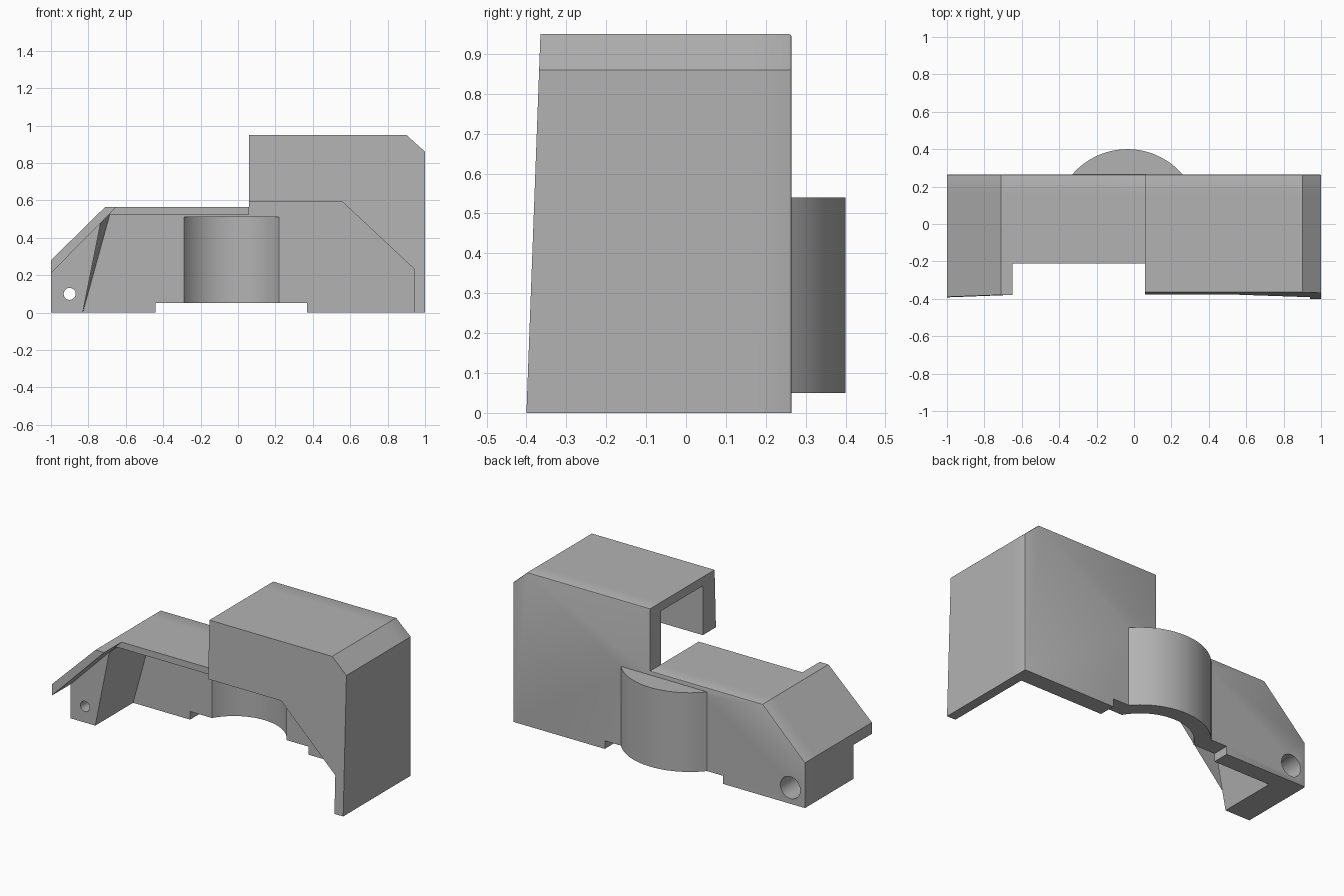
import bpy
import bmesh
import math

cube = bpy.data.objects.get("Cube")
if cube:
    bpy.data.objects.remove(cube, do_unlink=True)

grey = bpy.data.materials.new("plain grey")
grey.use_nodes = True
grey.diffuse_color = (0.45, 0.45, 0.45, 1)
grey.node_tree.nodes["Principled BSDF"].inputs["Base Color"].default_value = grey.diffuse_color

BACK, WALL, LEDGE, INNER = 0.265, 0.16, -0.21, -0.25


def drafted(z):
    """Front plane leans back slightly with height."""
    return -0.40 + 0.037 * z


def loft(name, first, second, round_edge=None):
    """Solid between two matching outlines of 3D points."""
    bm = bmesh.new()
    a = [bm.verts.new(p) for p in first]
    b = [bm.verts.new(p) for p in second]
    bm.faces.new(a)
    bm.faces.new(b[::-1])
    for i in range(len(a)):
        j = (i + 1) % len(a)
        bm.faces.new((a[j], a[i], b[i], b[j]))
    bmesh.ops.recalc_face_normals(bm, faces=bm.faces[:])
    if round_edge:
        edges = [e for e in bm.edges if round_edge(*e.verts)]
        bmesh.ops.bevel(bm, geom=edges, offset=0.008, segments=2,
                        profile=0.5, affect='EDGES')
    mesh = bpy.data.meshes.new(name)
    bm.to_mesh(mesh)
    bm.free()
    mesh.materials.append(grey)
    obj = bpy.data.objects.new(name, mesh)
    bpy.context.collection.objects.link(obj)
    return obj


def slab(name, outline, front, back, back_outline=None, round_edge=None):
    """Extrude an x-z outline along y; front may be a number or a function of z."""
    y = front if callable(front) else lambda z: front
    return loft(name, [(x, y(z), z) for x, z in outline],
                [(x, back, z) for x, z in back_outline or outline], round_edge)


def outer_back_edge(u, v):
    p, q = u.co, v.co
    at_back = min(p.y, q.y) > BACK - 0.001
    return at_back and (max(p.z, q.z) > 0.52 or min(abs(p.x), abs(q.x)) > 0.99)


# Back wall, with the foot notch and the barrel opening
low_roof = [(-1, 0.28), (-0.71, 0.565), (0.06, 0.565)]
hood_top = [(0.06, 0.95), (0.9, 0.95), (1, 0.86), (1, 0)]
barrel_gap = [(0.22, 0.05), (0.22, 0.51), (-0.29, 0.51), (-0.29, 0.05)]
back_wall = slab("back_wall", [(-1, 0)] + low_roof + hood_top
                 + [(0.37, 0), (0.37, 0.05)] + barrel_gap
                 + [(-0.44, 0.05), (-0.44, 0)], WALL, BACK,
                 round_edge=outer_back_edge)

# Tall hood: top, chamfer and side, then the cut-away front wall
slab("hood_shell", hood_top + [(0.94, 0), (0.94, 0.835), (0.875, 0.895), (0.06, 0.895)],
     INNER, WALL)
slab("hood_front", hood_top + [(0.94, 0), (0.94, 0.235), (0.56, 0.59), (0.06, 0.59)],
     drafted, INNER)

# Low roof and its overhanging lip
slab("low_roof", low_roof + [(0.06, 0.525), (-0.685, 0.525), (-1, 0.21)], LEDGE, WALL)
slab("roof_lip", low_roof[:2] + [(-0.65, 0.565), (-1, 0.21)], drafted, LEDGE)

# Mounting block under the slope
foot = [(-1, 0.21), (-1, 0), (-0.83, 0)]
block = slab("mounting_block", foot + [(-0.735, 0.475)], LEDGE, WALL,
             foot + [(-0.685, 0.525)])


# Half-round barrel bulging from the back wall
def arc(radius, chord_y, steps=32):
    cx, cy = -0.035, 0.01
    start = math.asin((chord_y - cy) / radius)
    span = math.pi - 2 * start
    return [(cx + radius * math.cos(start + span * i / steps),
             cy + radius * math.sin(start + span * i / steps)) for i in range(steps + 1)]


def barrel_part(name, outline, low, high):
    return loft(name, [(x, y, low) for x, y in outline], [(x, y, high) for x, y in outline])


outer, inner = arc(0.39, BACK), arc(0.296, WALL)
barrel = barrel_part("barrel_wall", outer + inner[::-1], 0.05, 0.51)
cap = barrel_part("barrel_cap", outer, 0.51, 0.54)

# Screw hole with a wide bore from the back
for radius, front, back in ((0.032, -0.3, 0.35), (0.068, -0.1, 0.4)):
    bpy.ops.mesh.primitive_cylinder_add(vertices=32, radius=radius, depth=back - front,
                                        location=(-0.9, (front + back) / 2, 0.1),
                                        rotation=(math.pi / 2, 0, 0))
    cutter = bpy.context.object
    cutter.name = "screw_hole_cutter"
    cutter.data.materials.append(grey)
    cutter.hide_render = True
    cutter.hide_set(True)
    for target in (back_wall, block):
        mod = target.modifiers.new("screw hole", 'BOOLEAN')
        mod.operation = 'DIFFERENCE'
        mod.solver = 'EXACT'
        mod.object = cutter

# Bake the cuts, drop the cutters and smooth the round surfaces
bpy.context.view_layer.update()
graph = bpy.context.evaluated_depsgraph_get()
for target in (back_wall, block):
    cut = bpy.data.meshes.new_from_object(target.evaluated_get(graph))
    target.modifiers.clear()
    target.data = cut
for obj in [o for o in bpy.data.objects if o.name.startswith("screw_hole_cutter")]:
    bpy.data.objects.remove(obj, do_unlink=True)

bpy.ops.object.select_all(action='DESELECT')
for obj in (back_wall, block, barrel, cap):
    obj.select_set(True)
bpy.context.view_layer.objects.active = barrel
bpy.ops.object.shade_smooth_by_angle(angle=math.radians(30))
